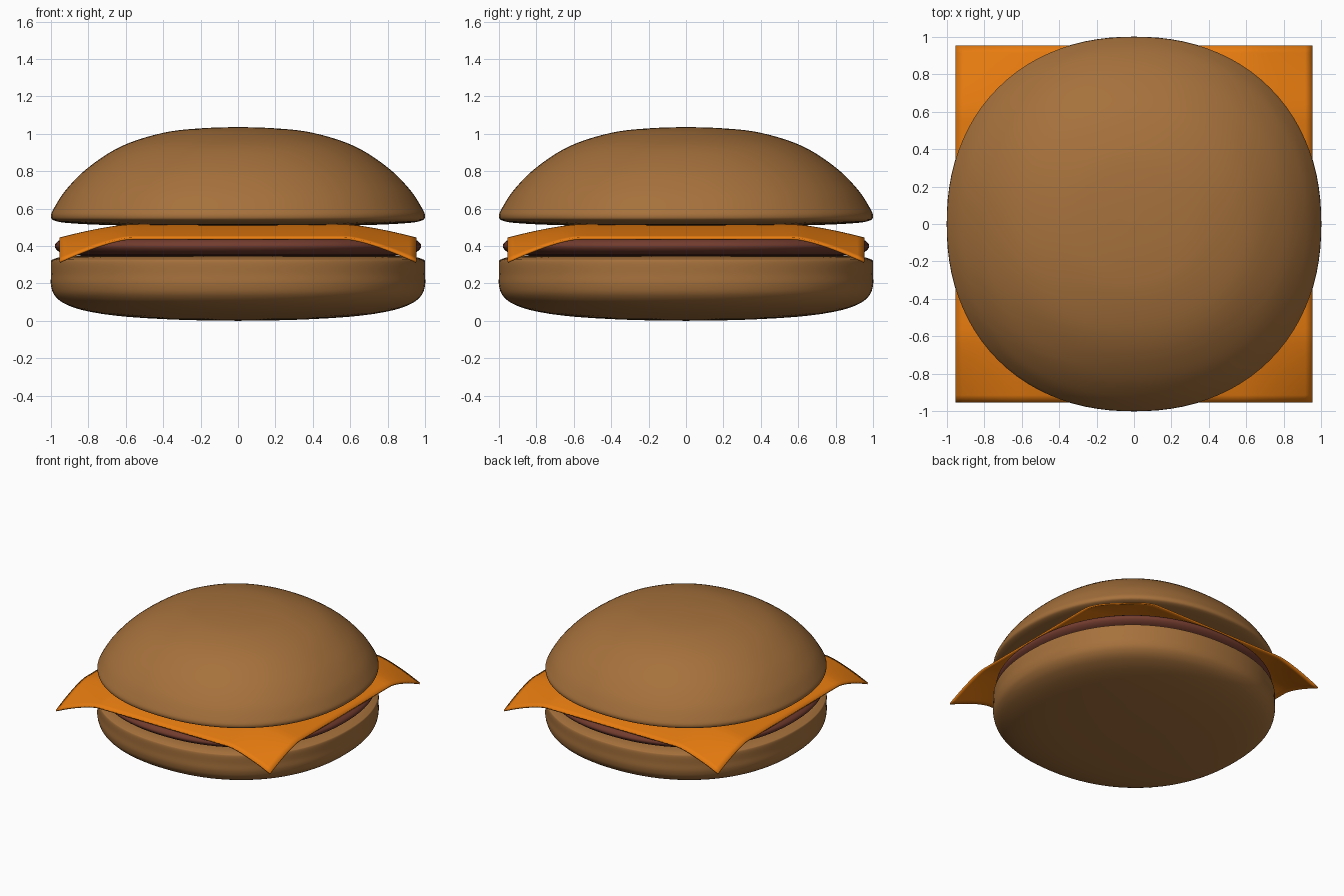
import bpy, bmesh, math

if "Cube" in bpy.data.objects:
    bpy.data.objects.remove(bpy.data.objects["Cube"])

def material(name, color):
    m = bpy.data.materials.new(name)
    m.diffuse_color = (*color, 1)
    m.use_nodes = True
    m.node_tree.nodes["Principled BSDF"].inputs["Base Color"].default_value = m.diffuse_color
    return m

def finish(bm, name, mat, angle):
    bmesh.ops.recalc_face_normals(bm, faces=bm.faces)
    me = bpy.data.meshes.new(name)
    bm.to_mesh(me)
    bm.free()
    me.materials.append(mat)
    ob = bpy.data.objects.new(name, me)
    bpy.context.collection.objects.link(ob)
    bpy.ops.object.select_all(action='DESELECT')
    ob.select_set(True)
    bpy.context.view_layer.objects.active = ob
    bpy.ops.object.shade_smooth_by_angle(angle=math.radians(angle))
    return ob

def smooth_profile(pts, steps=5):
    """Catmull-Rom through the profile points."""
    out = []
    for i in range(len(pts) - 1):
        a, b = pts[max(i - 1, 0)], pts[i]
        c, d = pts[i + 1], pts[min(i + 2, len(pts) - 1)]
        for k in range(steps):
            t = k / steps
            out.append([0.5 * (2*q + (r - p)*t + (2*p - 5*q + 4*r - s)*t*t + (3*q - p - 3*r + s)*t**3)
                        for p, q, r, s in zip(a, b, c, d)])
    return out + [pts[-1]]

def round_loft(name, profile, mat, segs=96, n=2.18):
    """Sweep a profile (radius, z) round a slightly squared circle."""
    pts = smooth_profile(profile)
    bm = bmesh.new()
    rings = []
    for r, z in pts[1:-1]:
        ring = []
        for i in range(segs):
            a = math.tau * i / segs
            c, s = math.cos(a), math.sin(a)
            k = r / (abs(c)**n + abs(s)**n)**(1 / n)
            ring.append(bm.verts.new((k * c, k * s, z)))
        rings.append(ring)
    for lo, hi in zip(rings, rings[1:]):
        for i in range(segs):
            j = (i + 1) % segs
            bm.faces.new((lo[i], lo[j], hi[j], hi[i]))
    for ring, z in ((rings[0], pts[0][1]), (rings[-1], pts[-1][1])):
        tip = bm.verts.new((0, 0, z))
        for i in range(segs):
            bm.faces.new((ring[i], ring[(i + 1) % segs], tip))
    return finish(bm, name, mat, 60)

bun = material("bun", (0.38, 0.165, 0.045))
meat = material("meat", (0.17, 0.045, 0.028))
orange = material("cheese", (0.8, 0.2, 0.005))

# Buns and patty
round_loft("bottom_bun", [(0, 0), (0.3, 0.005), (0.6, 0.022), (0.8, 0.05), (0.92, 0.088),
                          (0.98, 0.135), (1, 0.19), (1, 0.25), (1, 0.315), (0.985, 0.33),
                          (0.93, 0.343), (0.8, 0.348), (0.4, 0.35), (0, 0.35)], bun)
round_loft("patty", [(0, 0.34), (0.5, 0.342), (0.85, 0.348), (0.94, 0.36), (0.98, 0.40),
                     (0.94, 0.438), (0.85, 0.45), (0.5, 0.455), (0, 0.456)], meat)
round_loft("top_bun", [(0, 0.505), (0.4, 0.507), (0.7, 0.512), (0.9, 0.522), (0.98, 0.535),
                       (1, 0.558), (0.985, 0.6), (0.92, 0.7), (0.8, 0.82), (0.62, 0.935),
                       (0.4, 1.005), (0.2, 1.029), (0, 1.036)], bun)

# Cheese slice with drooping edges and corners
bm = bmesh.new()
bmesh.ops.create_grid(bm, x_segments=48, y_segments=48, size=0.955)

def droop(a):
    return (max(0, abs(a) - 0.58) / 0.375)**1.4

for v in bm.verts:
    u, w = droop(v.co.x), droop(v.co.y)
    v.co.z = 0.515 - 0.07 * (u + w) - 0.055 * u * w
cheese = finish(bm, "cheese_slice", orange, 40)
mod = cheese.modifiers.new("thickness", 'SOLIDIFY')
mod.thickness = 0.012
mod.offset = -1
